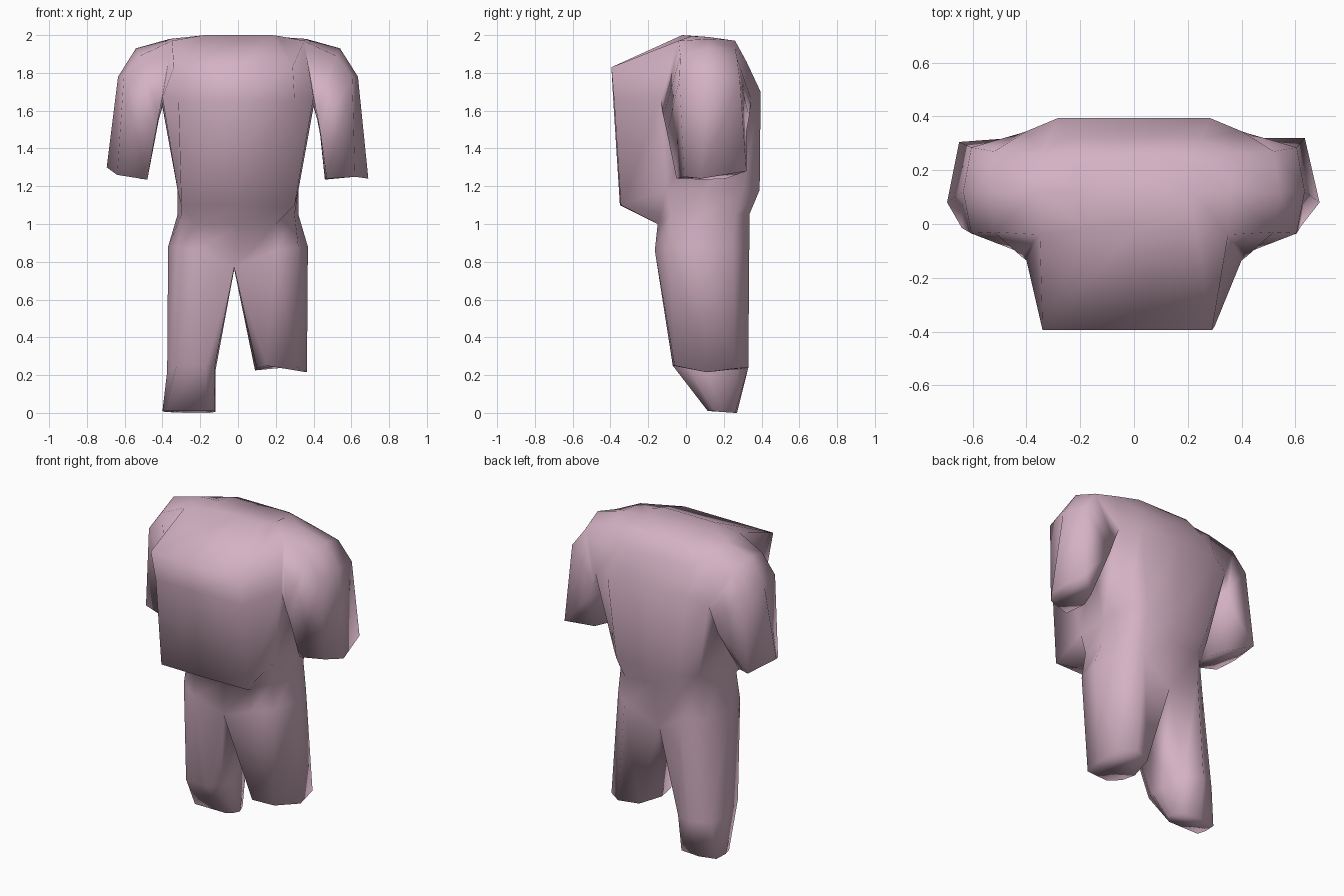
import bpy, bmesh

cube = bpy.data.objects.get("Cube")
if cube:
    bpy.data.objects.remove(cube, do_unlink=True)

# Single dusty pink colour
COLOUR = (0.66, 0.445, 0.55, 1.0)
pink = bpy.data.materials.new("dusty_pink")
pink.use_nodes = True
pink.diffuse_color = COLOUR
pink.node_tree.nodes["Principled BSDF"].inputs["Base Color"].default_value = COLOUR

bm = bmesh.new()


def ring(points):
    return [bm.verts.new(p) for p in points]


def body_ring(half):
    """Full ring from its left half: front centre round to back centre."""
    return ring(half + [(-x, y, z) for x, y, z in half[-2:0:-1]])


def bridge(a, b, skip=()):
    n = len(a)
    for i in range(n):
        if i not in skip:
            j = (i + 1) % n
            bm.faces.new((a[i], a[j], b[j], b[i]))


def mirror(points, side):
    return [(x * side, y, z) for x, y, z in points]


# Torso rings: front centre, front corner, side front/middle/back, back corner, back centre
hips = body_ring([(-.02, -.12, .77), (.2, -.165, .86), (.32, -.09, .88), (.37, .08, .88),
                  (.305, .25, .88), (.2, .335, .88), (-.02, .30, .77)])
waist = body_ring([(0, -.14, 1.0), (.2, -.15, 1.0), (.3, -.08, 1.05), (.32, .1, 1.05),
                   (.28, .26, 1.05), (.2, .335, 1.05), (0, .335, 1.05)])
belly = body_ring([(0, -.35, 1.1), (.3, -.345, 1.1), (.32, -.1, 1.18), (.32, .1, 1.18),
                   (.3, .3, 1.18), (.22, .39, 1.18), (0, .39, 1.18)])
chest = body_ring([(0, -.385, 1.65), (.315, -.38, 1.65), (.4, -.135, 1.67), (.4, .1, 1.62),
                   (.4, .345, 1.66), (.28, .395, 1.7), (0, .395, 1.7)])
collar = body_ring([(0, -.395, 1.83), (.32, -.395, 1.83), (.35, -.04, 1.97), (.36, .12, 1.98),
                    (.35, .26, 1.93), (.25, .32, 1.86), (0, .32, 1.86)])
crown = body_ring([(0, -.02, 2.0), (.18, -.02, 2.0), (.22, .03, 1.995), (.22, .12, 1.99),
                   (.22, .22, 1.975), (.18, .26, 1.97), (0, .26, 1.97)])

bridge(hips, waist)
bridge(waist, belly)
bridge(belly, chest)
bridge(chest, collar, skip=(2, 3, 8, 9))   # arm openings
bridge(collar, crown)
bm.faces.new(crown)

# Arms: inner front/middle/back, then outer back/middle/front
shoulder = [(.42, -.12, 1.57), (.42, .12, 1.55), (.43, .335, 1.57),
            (.52, .27, 1.88), (.54, .12, 1.93), (.52, -.03, 1.89)]
upper_arm = [(.437, -.10, 1.48), (.435, .12, 1.47), (.45, .32, 1.49),
             (.605, .285, 1.76), (.635, .12, 1.78), (.605, -.035, 1.77)]
left_arm_end = [(.47, -.05, 1.24), (.46, .1, 1.235), (.5, .21, 1.24),
                (.635, .32, 1.28), (.69, .08, 1.24), (.62, -.01, 1.25)]
right_arm_end = [(.48, -.05, 1.235), (.48, .1, 1.235), (.52, .21, 1.24),
                 (.65, .305, 1.28), (.695, .08, 1.3), (.64, -.015, 1.26)]

for side, idx, arm_end in ((1, (2, 3, 4), left_arm_end), (-1, (10, 9, 8), right_arm_end)):
    prev = [chest[i] for i in idx] + [collar[i] for i in reversed(idx)]
    for section in (shoulder, upper_arm, arm_end):
        nxt = ring(mirror(section, side))
        bridge(prev, nxt)
        prev = nxt
    bm.faces.new(prev)

# Legs share a crotch point; the right leg continues into a tapered foot
crotch = bm.verts.new((-.02, .1, .76))
left_leg_end = [(.1, .01, .235), (.15, -.07, .25), (.3, -.06, .25), (.365, .11, .215),
                (.345, .26, .235), (.25, .33, .24), (.135, .28, .23), (.09, .115, .225)]
right_ankle = [(.125, .01, .235), (.17, -.07, .25), (.325, -.06, .25), (.375, .11, .22),
               (.36, .27, .235), (.25, .33, .24), (.14, .28, .23), (.12, .115, .22)]
foot = [(.125, .15, .01), (.17, .115, .01), (.385, .115, .01), (.4, .17, .01),
        (.39, .25, .005), (.28, .27, 0), (.15, .26, 0), (.12, .19, .005)]

for side, sections in ((1, (left_leg_end,)), (-1, (right_ankle, foot))):
    prev = [hips[(i * side) % 12] for i in range(7)] + [crotch]
    for section in sections:
        nxt = ring(mirror(section, side))
        bridge(prev, nxt)
        prev = nxt
    bm.faces.new(prev)

# Slight taper of the front chest edges
chest[1].co.x -= .015
collar[1].co.x -= .03
collar[11].co.x -= .02

bmesh.ops.recalc_face_normals(bm, faces=bm.faces)
for face in bm.faces:
    face.smooth = True
mesh = bpy.data.meshes.new("body")
bm.to_mesh(mesh)
bm.free()
mesh.materials.append(pink)
body = bpy.data.objects.new("body", mesh)
bpy.context.collection.objects.link(body)
